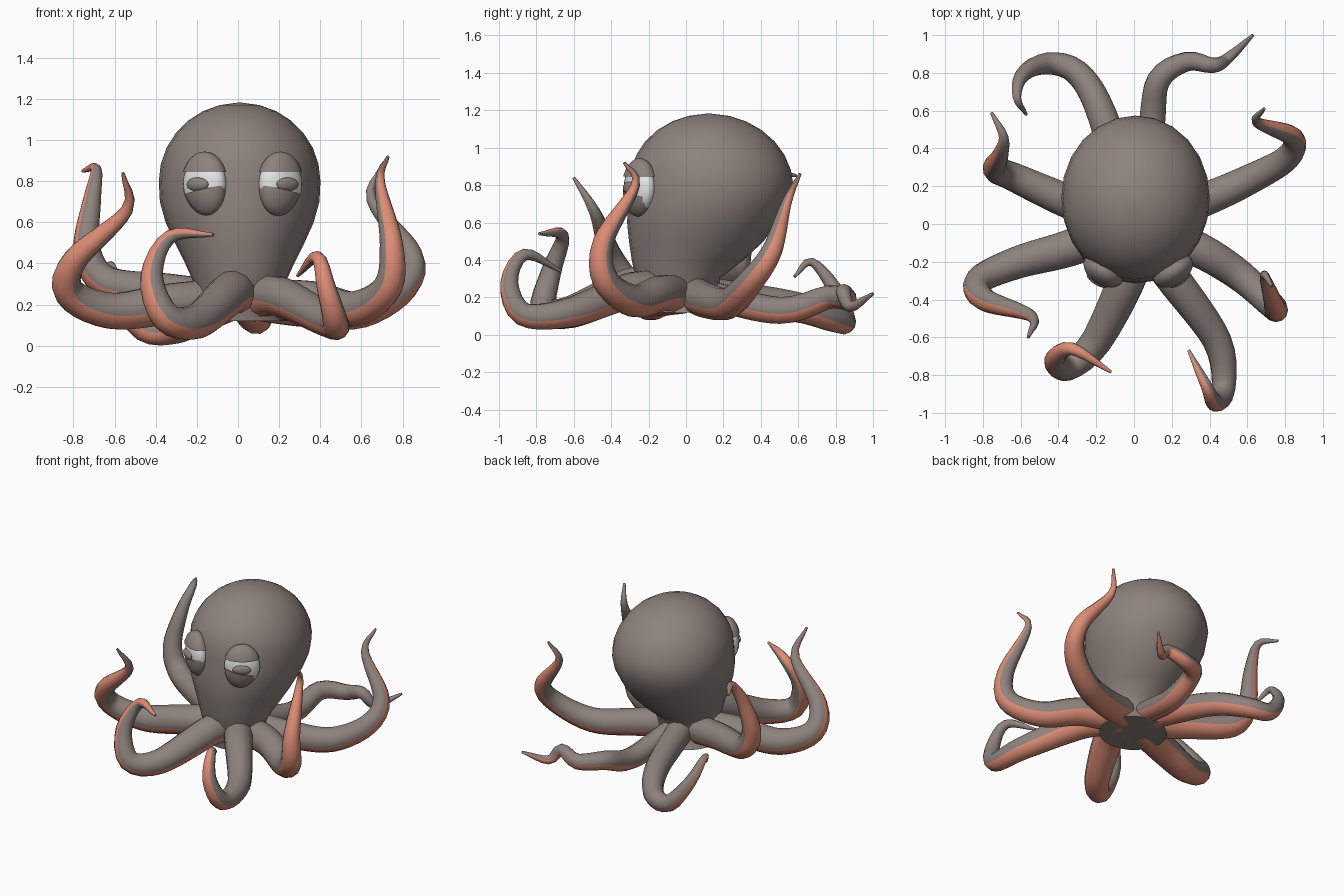
import bpy, bmesh, math
from mathutils import Vector, Matrix

if "Cube" in bpy.data.objects:
    bpy.data.objects.remove(bpy.data.objects["Cube"])


def material(name, rgb):
    m = bpy.data.materials.new(name)
    m.diffuse_color = (*rgb, 1)
    m.use_nodes = True
    m.node_tree.nodes["Principled BSDF"].inputs["Base Color"].default_value = m.diffuse_color
    return m


SKIN = material("grey brown skin", (0.27, 0.225, 0.205))
PINK = material("coral underside", (0.72, 0.265, 0.18))
WHITE = material("eye white", (0.8, 0.8, 0.8))


def finish(bm, name, mats, angle=60):
    bmesh.ops.recalc_face_normals(bm, faces=bm.faces)
    me = bpy.data.meshes.new(name)
    bm.to_mesh(me)
    bm.free()
    for m in mats:
        me.materials.append(m)
    ob = bpy.data.objects.new(name, me)
    bpy.context.collection.objects.link(ob)
    bpy.context.view_layer.objects.active = ob
    ob.select_set(True)
    bpy.ops.object.shade_smooth_by_angle(angle=math.radians(angle))
    ob.select_set(False)


def spline(pts):
    """Catmull-Rom curve through the points."""
    p = [pts[0] * 2 - pts[1]] + pts + [pts[-1] * 2 - pts[-2]]
    out = []
    for i in range(1, len(p) - 2):
        a, b, c, d = p[i - 1:i + 3]
        steps = max(4, round((c - b).length / 0.05))
        for k in range(steps):
            t = k / steps
            out.append(0.5 * (2 * b + (c - a) * t + (2 * a - 5 * b + 4 * c - d) * t * t
                              + (3 * b - a - 3 * c + d) * t ** 3))
    return out + [pts[-1]]


def skin_rings(bm, rings):
    """Bridge rings of vertices and cap the ends; returns (side index, face)."""
    n = len(rings[0])
    made = []
    for r0, r1 in zip(rings, rings[1:]):
        for k in range(n):
            made.append((k, bm.faces.new((r0[k], r0[(k + 1) % n], r1[(k + 1) % n], r1[k]))))
    bm.faces.new(rings[0])
    bm.faces.new(rings[-1])
    return made


# Head: lower profile rows (z, front y, back y, half width), then an elliptical dome
rows = [(.12, -.22, .22, .23), (.2, -.23, .17, .2), (.3, -.27, .18, .22), (.4, -.29, .31, .265),
        (.5, -.305, .415, .315), (.6, -.315, .49, .36), (.7, -.31, .545, .388)]
for k in range(8):
    a = math.radians(k * 12.6)
    c, mid = math.cos(a), 0.137 - 0.015 * math.sin(a)
    rows.append((0.8 + 0.382 * math.sin(a), mid - 0.437 * c, mid + 0.437 * c, 0.393 * c))
bm = bmesh.new()
rings = []
for z, y0, y1, rx in rows:
    rings.append([bm.verts.new((0.008 + rx * math.cos(a), (y0 + y1) / 2 + (y1 - y0) / 2 * math.sin(a), z))
                  for a in (math.tau * k / 24 for k in range(24))])
skin_rings(bm, rings)
finish(bm, "head", [SKIN])

SIDES = 12


def arm(name, scale, *pts):
    """Tapered arm from the hub through the points, coral along its underside."""
    pts = [Vector(p) for p in pts]
    root = pts[0].xy.normalized() * 0.09
    path = spline([Vector((root.x, root.y, 0.22))] + pts)
    dist = [0]
    for a, b in zip(path, path[1:]):
        dist.append(dist[-1] + (b - a).length)
    bm = bmesh.new()
    rings = []
    down = Vector((0, 0, -1))
    last = len(path) - 1
    for i, p in enumerate(path):
        tan = (path[min(i + 1, last)] - path[max(i - 1, 0)]).normalized()
        down = (down - tan * down.dot(tan)).normalized()  # carried along the path
        side = tan.cross(down)
        t = dist[i] / dist[-1]
        r = (0.11 - 0.03 * t - 0.072 * t ** 2) * (scale + (1 - scale) * t)
        rings.append([bm.verts.new(p + down * (r * math.cos(a)) + side * (0.98 * r * math.sin(a)))
                      for a in (math.tau * (k - 2.5) / SIDES for k in range(SIDES))])
    for k, f in skin_rings(bm, rings):
        f.material_index = 1 if k < 5 else 0
    finish(bm, name, [SKIN, PINK])


# Eight arms
arm("back_left_arm", .85, (-.17, .58, .15), (-.3, .8, .08), (-.46, .85, .08),
    (-.59, .79, .25), (-.62, .67, .39), (-.57, .58, .31))
arm("back_right_arm", .7, (.09, .5, .13), (.13, .76, .2), (.28, .86, .19),
    (.42, .84, .23), (.5, .88, .15), (.63, 1, .22))
arm("right_rear_arm", .9, (.35, .12, .18), (.6, .23, .17), (.81, .35, .29),
    (.84, .46, .45), (.65, .54, .71), (.69, .61, .86))
arm("right_front_arm", .95, (.35, -.14, .22), (.57, -.28, .18), (.73, -.43, .29),
    (.745, -.44, .5), (.69, -.27, .8), (.73, -.33, .92))
arm("front_right_arm", .93, (.2, -.28, .24), (.44, -.62, .12), (.475, -.87, .11),
    (.43, -.945, .28), (.385, -.86, .43), (.29, -.67, .34))
arm("front_left_arm", 1, (-.03, -.27, .26), (-.2, -.62, .12), (-.35, -.76, .14),
    (-.42, -.72, .34), (-.33, -.66, .53), (-.12, -.785, .54))
arm("left_front_arm", 1, (-.35, -.13, .2), (-.62, -.205, .17), (-.82, -.3, .26),
    (-.79, -.4, .42), (-.54, -.49, .66), (-.56, -.6, .84))
arm("left_rear_arm", .92, (-.35, .12, .26), (-.64, .25, .31), (-.735, .29, .47),
    (-.71, .36, .71), (-.69, .46, .86), (-.755, .59, .85))


def ellipsoid(name, mat, place, radii, keep=None):
    bm = bmesh.new()
    bmesh.ops.create_uvsphere(bm, u_segments=20, v_segments=14, radius=1)
    if keep:  # cut a dome above or below a level and close it
        level, sign = keep
        geom = bm.verts[:] + bm.edges[:] + bm.faces[:]
        cut = bmesh.ops.bisect_plane(bm, geom=geom, plane_co=(0, 0, level),
                                     plane_no=(0, 0, -sign), clear_outer=True)
        edges = [e for e in cut["geom_cut"] if isinstance(e, bmesh.types.BMEdge)]
        bmesh.ops.contextual_create(bm, geom=edges)
    bmesh.ops.transform(bm, matrix=place @ Matrix.Diagonal((*radii, 1)), verts=bm.verts)
    finish(bm, name, [mat], 40)


# Heavy-lidded eyes turned outward
for label, s in (("left", -1), ("right", 1)):
    place = (Matrix.Translation((0.022 + s * 0.185, -0.248, 0.787))
             @ Matrix.Rotation(s * math.radians(33), 4, 'Z'))
    ellipsoid(label + "_eyeball", WHITE, place, (0.118, 0.066, 0.135))
    ellipsoid(label + "_upper_lid", SKIN, place, (0.125, 0.08, 0.157), (0.38, 1))
    # lower lid slopes down toward the outer corner
    low = place @ Matrix.Rotation(s * math.radians(12), 4, 'Y')
    ellipsoid(label + "_lower_lid", SKIN, low, (0.114, 0.076, 0.157), (-0.2, -1))
    ellipsoid(label + "_pupil", SKIN, place @ Matrix.Translation((0, -0.062, -0.002)), (0.062, 0.022, 0.033))
